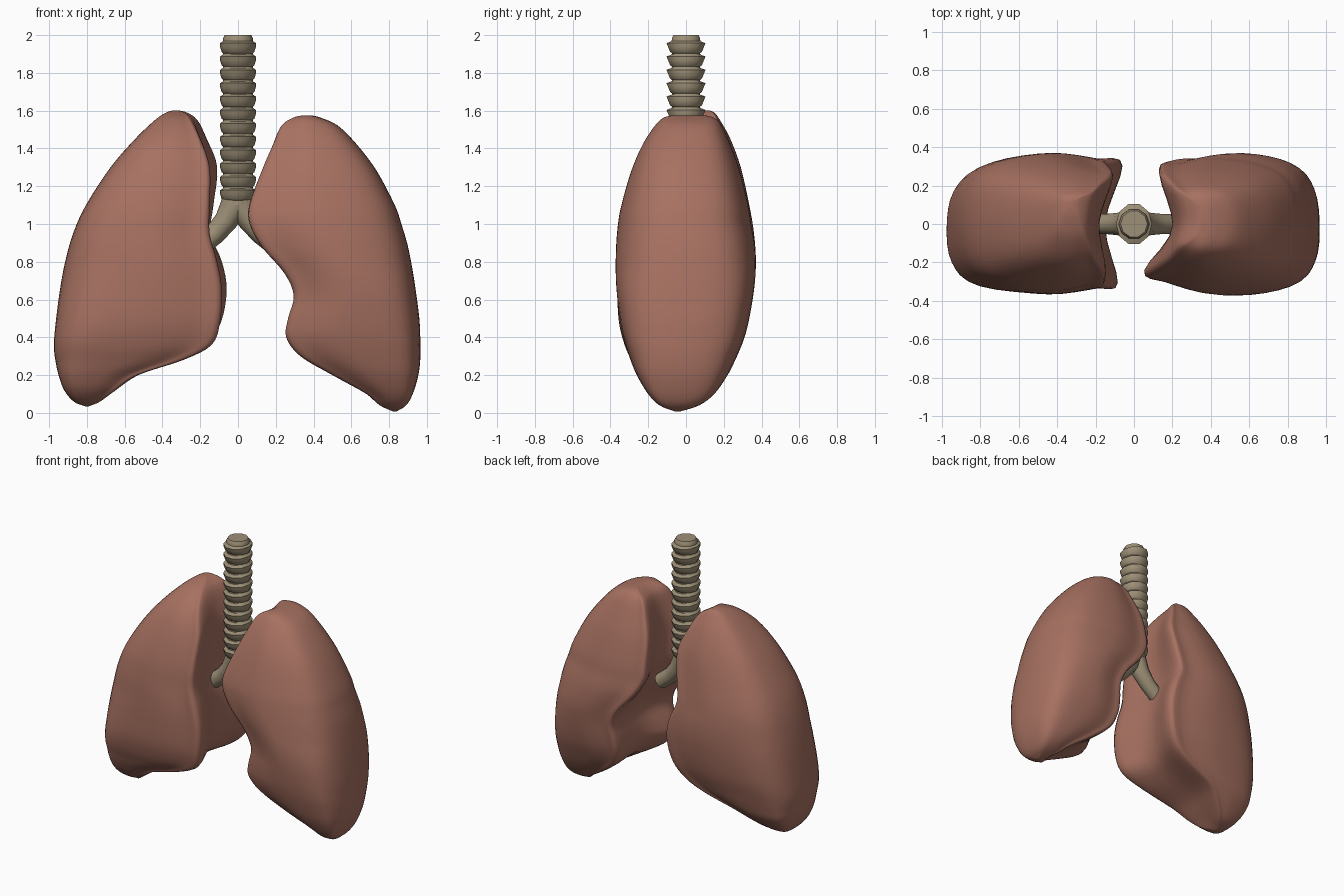
import bpy, bmesh, math
from mathutils import Vector

if "Cube" in bpy.data.objects:
    bpy.data.objects.remove(bpy.data.objects["Cube"])


def material(name, rgb):
    m = bpy.data.materials.new(name)
    m.diffuse_color = (*rgb, 1)
    m.use_nodes = True
    m.node_tree.nodes["Principled BSDF"].inputs["Base Color"].default_value = m.diffuse_color
    return m


TISSUE = material("lung pink brown", (0.385, 0.165, 0.12))
CARTILAGE = material("cartilage tan", (0.34, 0.28, 0.185))


def spline(p, t, closed):
    """Catmull-Rom point at parameter t through tuples p."""
    n, i = len(p), int(t)
    f = t - i
    idx = [(i + k) % n if closed else min(max(i + k, 0), n - 1) for k in (-1, 0, 1, 2)]
    a, b, c, d = (p[j] for j in idx)
    return [0.5 * (2 * q + (r - o) * f + (2 * o - 5 * q + 4 * r - s) * f * f
                   + (3 * q - o - 3 * r + s) * f ** 3) for o, q, r, s in zip(a, b, c, d)]


def loft(name, rings, mat, angle):
    """Skin a stack of equal-length closed rings and cap both ends."""
    bm = bmesh.new()
    vs = [[bm.verts.new(p) for p in ring] for ring in rings]
    n = len(rings[0])
    for a, b in zip(vs, vs[1:]):
        for i in range(n):
            j = (i + 1) % n
            bm.faces.new((a[i], a[j], b[j], b[i]))
    bm.faces.new(vs[0][::-1])
    bm.faces.new(vs[-1])
    bmesh.ops.recalc_face_normals(bm, faces=bm.faces)
    me = bpy.data.meshes.new(name)
    bm.to_mesh(me)
    bm.free()
    me.materials.append(mat)
    ob = bpy.data.objects.new(name, me)
    bpy.context.collection.objects.link(ob)
    bpy.context.view_layer.objects.active = ob
    ob.select_set(True)
    bpy.ops.object.shade_smooth_by_angle(angle=math.radians(angle))
    ob.select_set(False)
    return ob


def lung(name, rows, front, back):
    """rows: z, outer x, front edge x, back edge x, hollow x, front y, back y."""
    rings = []
    steps = 4 * (len(rows) - 1)
    for s in range(steps + 1):
        z, xo, xf, xb, xh, y0, y1 = spline(rows, s / 4, False)
        yc = (y0 + y1) / 2
        w = min(max((.78 - z) / .4, 0), 1)  # the lower outer corners are squarer
        f = lambda t, k: (xf + (xo - xf) * t, yc + (y0 - yc) * k)
        b = lambda t, k: (xb + (xo - xb) * t, yc + (y1 - yc) * k)
        prof = [(xo, yc), f(.945 + .025 * w, .58), f(.76 + .07 * w, .88 + .04 * w), f(.42, 1),
                f(.13, (1 + front) / 2), f(0, front), (xh, yc), b(0, back), b(.13, (1 + back) / 2),
                b(.42, 1), b(.76 + .05 * w, .88 + .02 * w), b(.945 + .015 * w, .58)]
        rings.append([(*spline(prof, k / 4, True), z) for k in range(4 * len(prof))])
    return loft(name, rings, TISSUE, 80)


# Larger lung on the -x side
lung("lung_right", [
    (.035, -.81, -.79, -.79, -.79, -.05, -.02),
    (.06, -.87, -.73, -.73, -.74, -.13, .07),
    (.12, -.92, -.65, -.65, -.65, -.20, .15),
    (.20, -.95, -.53, -.53, -.54, -.25, .22),
    (.28, -.967, -.29, -.31, -.36, -.29, .26),
    (.36, -.975, -.14, -.17, -.23, -.325, .29),
    (.48, -.965, -.095, -.09, -.17, -.355, .33),
    (.65, -.943, -.085, -.06, -.15, -.365, .36),
    (.80, -.915, -.11, -.085, -.16, -.365, .37),
    (.95, -.873, -.15, -.145, -.20, -.355, .36),
    (1.10, -.805, -.15, -.13, -.20, -.335, .335),
    (1.30, -.675, -.15, -.11, -.18, -.275, .29),
    (1.45, -.545, -.20, -.165, -.20, -.195, .235),
    (1.55, -.44, -.25, -.215, -.235, -.08, .18),
    (1.59, -.38, -.285, -.27, -.28, .02, .15),
    (1.602, -.34, -.32, -.32, -.32, .08, .12)], .84, .84)

# Smaller notched lung on the +x side, its lower back edge cut away
lung("lung_left", [
    (.008, .84, .82, .82, .82, -.06, -.03),
    (.04, .89, .75, .75, .76, -.14, .07),
    (.10, .925, .68, .68, .69, -.20, .15),
    (.20, .955, .50, .53, .54, -.26, .22),
    (.30, .966, .33, .41, .41, -.30, .27),
    (.40, .965, .255, .37, .35, -.33, .31),
    (.50, .96, .265, .37, .35, -.35, .335),
    (.62, .945, .295, .38, .37, -.365, .355),
    (.74, .927, .245, .33, .34, -.372, .368),
    (.88, .90, .125, .21, .27, -.37, .365),
    (1.00, .865, .062, .14, .225, -.36, .345),
    (1.10, .83, .06, .13, .21, -.342, .33),
    (1.28, .735, .125, .14, .20, -.29, .285),
    (1.42, .63, .185, .185, .22, -.23, .235),
    (1.52, .53, .23, .23, .255, -.165, .19),
    (1.562, .44, .29, .29, .31, -.12, .15),
    (1.575, .39, .34, .34, .345, -.07, .10)], .68, .84)


# Windpipe with stacked flared cartilage rings
def circle(r, z, rx, ry, n=10):
    return [(rx * r * math.cos(k * math.tau / n), ry * r * math.sin(k * math.tau / n), z)
            for k in range(n)]


stack = [circle(.078, 1.10, 1, 1)]
for i in range(12):
    z = 1.125 + i * .0708
    stack += [circle(.078, z, 1, 1), circle(.087, z + .008, 1, 1.02), circle(.095, z + .034, 1, 1.05),
              circle(.097, z + .054, .97, 1.12), circle(.08, z + .064, 1, 1)]
stack += [circle(.078, 1.985, 1, 1), circle(.07, 2.0, 1, 1)]
loft("windpipe", stack, CARTILAGE, 45)


# Two branches, tapering from the base of the windpipe into the lungs
def branch(name, path, radii):
    pts = [Vector(p) for p in path]
    rings = []
    for i, (p, r) in enumerate(zip(pts, radii)):
        d = (pts[min(i + 1, len(pts) - 1)] - pts[max(i - 1, 0)]).normalized()
        side = d.cross(Vector((0, 1, 0))).normalized()
        rings.append([p + r * (math.cos(a) * side + math.sin(a) * Vector((0, 1, 0)))
                      for a in (k * math.tau / 10 for k in range(10))])
    loft(name, rings, CARTILAGE, 45)


for name, s in (("bronchus_right", -1), ("bronchus_left", 1)):
    branch(name, [(0, 0, 1.16), (s * .022, 0, 1.09), (s * .065, 0, 1.015),
                  (s * .125, 0, .945), (s * .205, 0, .88)], [.077, .074, .062, .056, .054])
